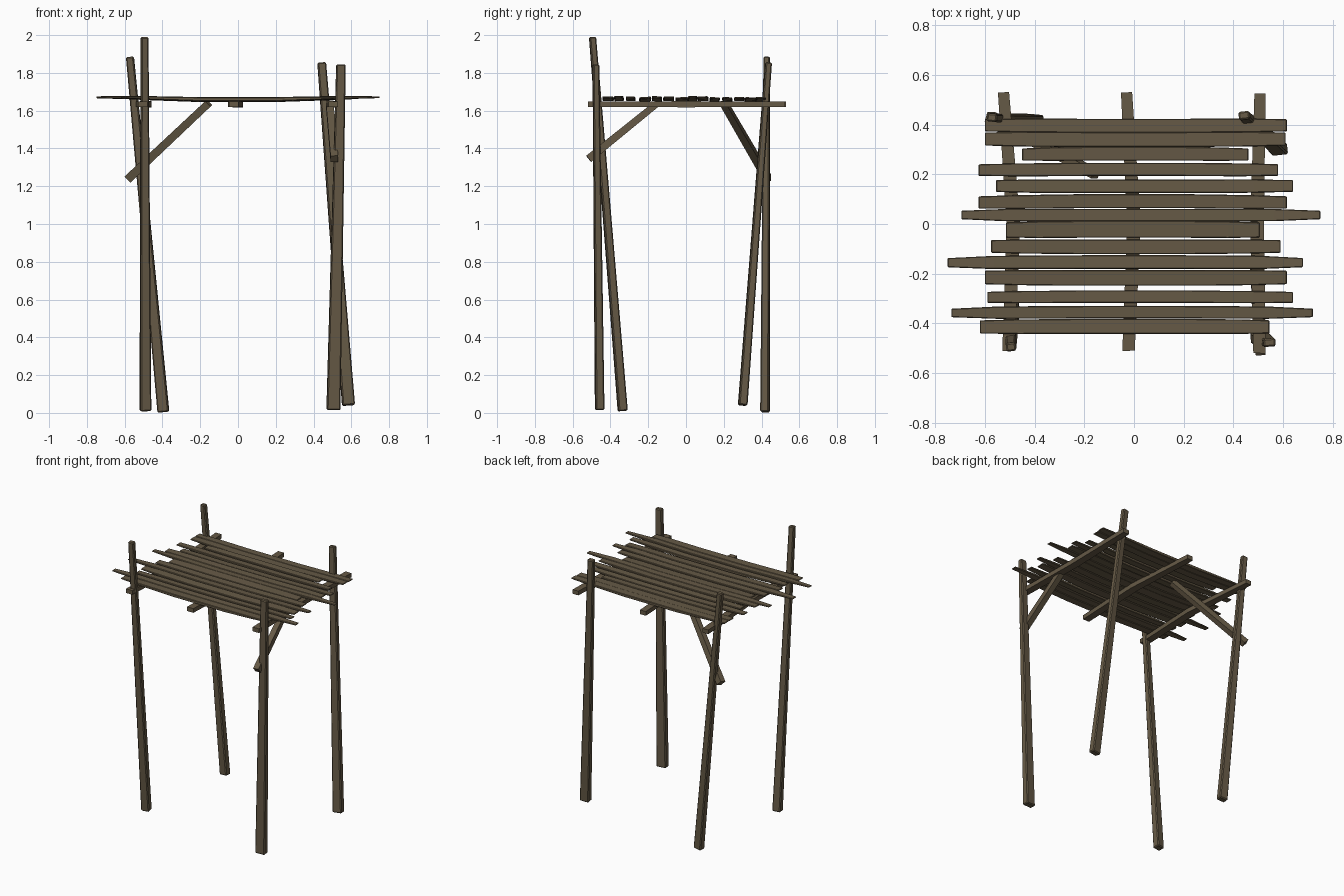
import bpy, bmesh, random
from mathutils import Vector as V, Matrix
from math import radians

if "Cube" in bpy.data.objects:
    bpy.data.objects.remove(bpy.data.objects["Cube"])

random.seed(4)
wood = bpy.data.materials.new("weathered_wood")
wood.diffuse_color = (0.13, 0.10, 0.06, 1)
wood.use_nodes = True
wood.node_tree.nodes["Principled BSDF"].inputs["Base Color"].default_value = wood.diffuse_color


def loft(name, sections, side, roll=0):
    """Four-sided timber through (centre, width, thickness) sections."""
    bm = bmesh.new()
    axis = (V(sections[-1][0]) - V(sections[0][0])).normalized()
    u = V(side)
    u = (u - axis * u.dot(axis)).normalized()
    u = Matrix.Rotation(radians(roll), 3, axis) @ u
    v = axis.cross(u)
    rings = []
    for c, w, t in sections:
        rings.append([bm.verts.new(V(c) + u * (w / 2 * a) + v * (t / 2 * b))
                      for a, b in ((-1, -1), (1, -1), (1, 1), (-1, 1))])
    for r, s in zip(rings, rings[1:]):
        for i in range(4):
            j = (i + 1) % 4
            bm.faces.new((r[i], r[j], s[j], s[i]))
    bm.faces.new(rings[0][::-1])
    bm.faces.new(rings[-1])
    bmesh.ops.recalc_face_normals(bm, faces=bm.faces)
    me = bpy.data.meshes.new(name)
    bm.to_mesh(me)
    bm.free()
    me.materials.append(wood)
    ob = bpy.data.objects.new(name, me)
    bpy.context.collection.objects.link(ob)
    return ob


def chamfer(ob, width):
    m = ob.modifiers.new("worn_edges", 'BEVEL')
    m.width = width
    m.segments = 1


# leaning tapered posts
posts = {
    "front_left_post": ((-.49, -.335, .01), (-.495, -.495, 1.99), .058, .048, 8),
    "front_right_post": ((.505, -.457, .015), (.545, -.477, 1.845), .072, .046, 5),
    "back_left_post": ((-.395, .418, .004), (-.572, .428, 1.885), .06, .046, -6),
    "back_right_post": ((.585, .30, .04), (.443, .437, 1.855), .066, .046, 6),
}
for name, (a, b, w, t, roll) in posts.items():
    ob = loft(name, [(a, w, t), (b, w * .68, t * .72)], (1, 0, 0), roll)
    chamfer(ob, .006)

# three beams carrying the roof, running front to back
for name, x0, xm, x1, y0, y1 in (("left_beam", -.505, -.485, -.525, -.51, .53),
                                 ("middle_beam", -.022, .0, -.03, -.51, .53),
                                 ("right_beam", .505, .495, .507, -.52, .525)):
    loft(name, [((x0, y0, 1.634), .05, .03), ((xm, 0, 1.634), .055, .032),
                ((x1, y1, 1.634), .045, .03)], (1, 0, 0))

# diagonal braces
loft("back_left_brace", [((-.58, .432, 1.24), .04, .045), ((-.155, .2, 1.64), .035, .04)],
     (0, 1, 0))
loft("front_right_brace", [((.51, -.515, 1.345), .04, .042), ((.485, -.15, 1.64), .04, .035)],
     (1, 0, 0))

# sagging roof planks: y centre, width, left end, right end
planks = [
    (.397, .056, -.60, .615), (.342, .06, -.60, .61), (.278, .055, -.45, .46),
    (.217, .053, -.625, .58), (.153, .054, -.555, .64), (.087, .056, -.625, .615),
    (.036, .05, -.695, .75), (-.025, .068, -.515, .505), (-.09, .058, -.575, .59),
    (-.155, .054, -.75, .68), (-.215, .062, -.60, .615), (-.295, .05, -.59, .64),
    (-.357, .05, -.735, .72), (-.414, .06, -.62, .545)]
for i, (y, w, x0, x1) in enumerate(planks):
    lift = random.uniform(-.003, .003)
    bow = random.uniform(-.004, .01)
    end = .68 if x1 - x0 > 1.35 else .88
    secs = []
    for x, k, t in ((x0, end, .008), (x0 * .75, .98, .015), (-.2, 1, .02), (.2, 1, .02),
                    (x1 * .75, .98, .015), (x1, end, .008)):
        z = 1.655 + lift + .014 * min(1, abs(x) / .6) ** 1.3
        secs.append(((x, y + bow * (1 - abs(x) / .6), z), w * k, t))
    ob = loft(f"roof_plank_{i + 1}", secs, (0, 1, 0), random.uniform(-4, 4))
    chamfer(ob, .003)
